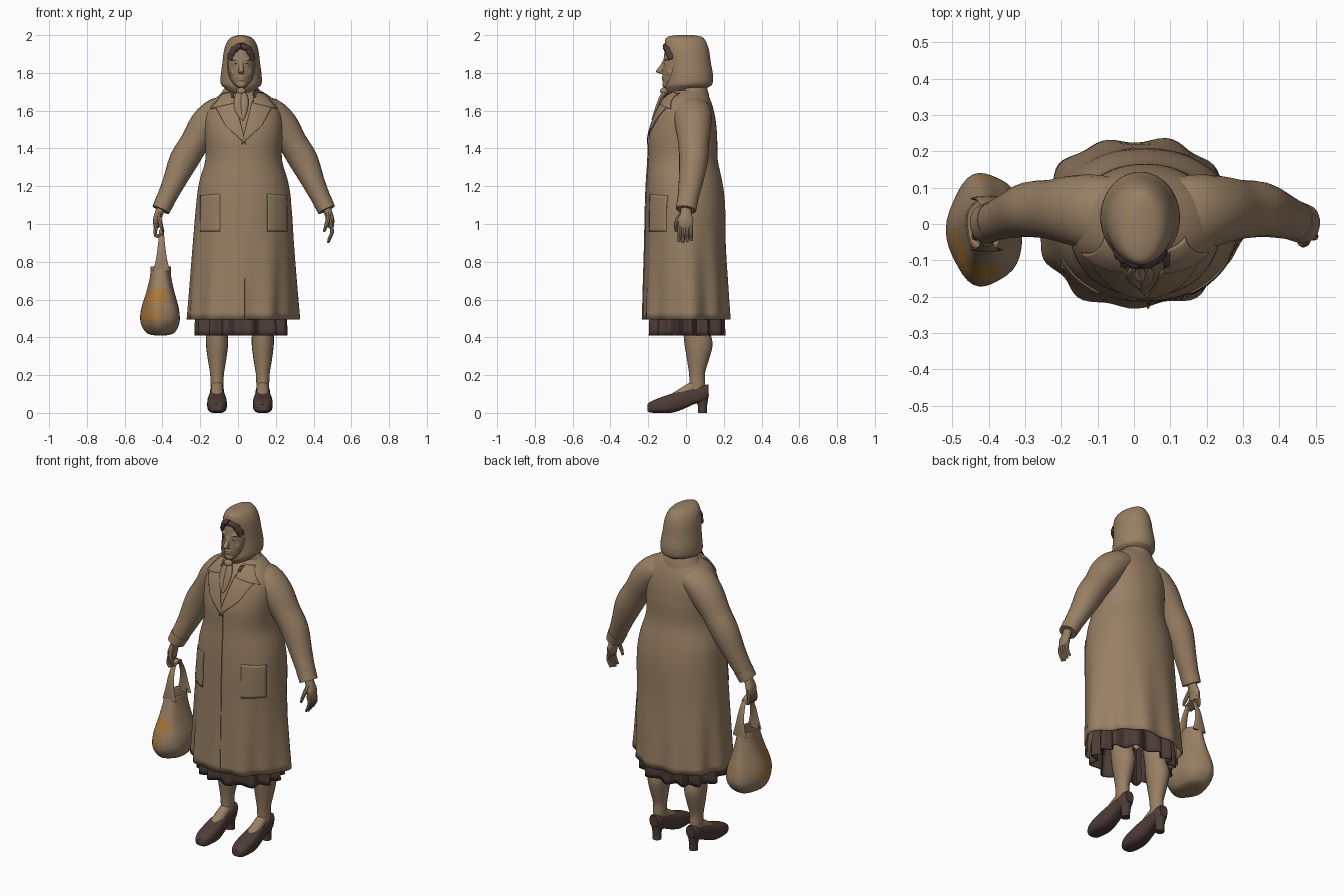
import bpy, bmesh, math
from mathutils import Vector
from mathutils.bvhtree import BVHTree

X, Y, Z = Vector((1, 0, 0)), Vector((0, 1, 0)), Vector((0, 0, 1))
MID, HEAD = 0.03, 0.017

if "Cube" in bpy.data.objects:
    bpy.data.objects.remove(bpy.data.objects["Cube"], do_unlink=True)


def material(name, rgb):
    m = bpy.data.materials.new(name)
    m.use_nodes = True
    m.diffuse_color = (*rgb, 1)
    m.node_tree.nodes["Principled BSDF"].inputs["Base Color"].default_value = (*rgb, 1)
    return m


TAN = material("tan", (0.315, 0.213, 0.128))
BROWN = material("dark brown", (0.076, 0.046, 0.039))
ORANGE = material("orange", (0.40, 0.19, 0.04))
OCHRE = material("faded ochre", (0.34, 0.185, 0.07))


def finish(name, bm, mat, angle=40, thick=0):
    bmesh.ops.recalc_face_normals(bm, faces=bm.faces)
    me = bpy.data.meshes.new(name)
    bm.to_mesh(me)
    bm.free()
    me.materials.append(mat)
    me.shade_smooth()
    me.set_sharp_from_angle(angle=math.radians(angle))
    ob = bpy.data.objects.new(name, me)
    bpy.context.collection.objects.link(ob)
    if thick:
        mod = ob.modifiers.new("thickness", 'SOLIDIFY')
        mod.thickness, mod.offset = thick, -1
    return ob


def smooth(rows, k):
    out = []
    for i in range(len(rows) - 1):
        p = [rows[max(i - 1, 0)], rows[i], rows[i + 1], rows[min(i + 2, len(rows) - 1)]]
        for t in (s / k for s in range(k)):
            out.append([b + 0.5 * ((c - a) * t + (2*a - 5*b + 4*c - d) * t**2
                        + (3*b - a - 3*c + d) * t**3) for a, b, c, d in zip(*p)])
    return out + [list(rows[-1])]


def loft(name, rows, mat, ref=Y, axis=None, n=16, k=3, power=2.0, fold=None, caps=True, thick=0):
    """Skin rings (x, y, z, width radius, depth radius) along a smooth path."""
    rows = smooth(rows, k)
    bm = bmesh.new()
    rings = []
    for i, (x, y, z, a, b) in enumerate(rows):
        lo, hi = rows[max(i - 1, 0)], rows[min(i + 1, len(rows) - 1)]
        t = axis or (Vector(hi[:3]) - Vector(lo[:3])).normalized()
        u = ref.cross(t).normalized()
        v = t.cross(u)
        ring = []
        for j in range(n):
            w = math.tau * j / n
            c, s = (math.copysign(abs(q) ** (2 / power), q) for q in (math.cos(w), math.sin(w)))
            g = 1 + (fold(w, z) if fold else 0)
            ring.append(bm.verts.new(Vector((x, y, z)) + (u * a * c + v * b * s) * g))
        rings.append(ring)
    for r, q in zip(rings, rings[1:]):
        for j in range(n):
            bm.faces.new((r[j], r[j - 1], q[j - 1], q[j]))
    if caps:
        bm.faces.new(rings[0])
        bm.faces.new(rings[-1])
    return finish(name, bm, mat, thick=thick)


def ball(name, at, size, mat):
    bm = bmesh.new()
    bmesh.ops.create_uvsphere(bm, u_segments=20, v_segments=12, radius=1)
    for v in bm.verts:
        v.co = Vector(at) + Vector(c * s for c, s in zip(v.co, size))
    return finish(name, bm, mat)


# Coat: flared body with folds that deepen toward the hem (z, centre, half width, front, back)
body = [(0.495, .008, .272, -.23, .235), (0.7, .015, .266, -.223, .224), (0.9, .022, .26, -.217, .212),
        (1.1, MID, .252, -.213, .207), (1.22, MID, .236, -.208, .193), (1.34, MID, .203, -.2, .168),
        (1.46, MID, .206, -.197, .165), (1.55, MID, .208, -.172, .157), (1.62, MID, .19, -.142, .142),
        (1.675, MID, .14, -.108, .122), (1.71, MID, .08, -.06, .105)]


def coat_fold(w, z):
    d = max(0, (1.1 - z) / 0.6)
    ripple = 0.05 * d ** 1.5 * (0.6 * math.sin(11 * w) + 0.4 * math.sin(6 * w + 1))
    return ripple + 0.15 * d * math.exp(-22 * (1 - math.cos(w)))


coat = loft("coat", [(x, (f + b) / 2, z, r, (b - f) / 2) for z, x, r, f, b in body], TAN,
            axis=Z, n=96, k=4, power=2.15, fold=coat_fold, caps=False, thick=0.008)
tree = BVHTree.FromPolygons([v.co for v in coat.data.vertices],
                            [p.vertices[:] for p in coat.data.polygons])


def patch(name, corners, mat, lift=0.006, n=14):
    """Four-cornered cloth piece (x, z) laid over the front of the coat."""
    a, b, c, d = (Vector(p) for p in corners)
    bm = bmesh.new()
    grid = []
    for i in range(n + 1):
        for j in range(n + 1):
            p = a.lerp(b, i / n).lerp(d.lerp(c, i / n), j / n)
            hit = tree.ray_cast(Vector((p.x, -1, p.y)), Y)
            if hit[0] is None:
                hit = tree.find_nearest(Vector((p.x, -.1, p.y)))
            grid.append(bm.verts.new(hit[0] - Y * lift))
    for i in range(n):
        for j in range(n):
            q = i * (n + 1) + j
            bm.faces.new((grid[q], grid[q + 1], grid[q + n + 2], grid[q + n + 1]))
    ob = finish(name, bm, mat)
    ob.modifiers.new("thickness", 'SOLIDIFY').thickness = 0.005
    ob.modifiers[0].offset = 0
    return ob


patch("coat_edge", [(.036, 1.43), (.042, 1.43), (.042, .5), (.036, .5)], TAN, .003, n=40)
for s, side in ((-1, "right"), (1, "left")):
    def rel(*pts):
        return [(MID + s * x, z) for x, z in pts]
    patch(side + "_lapel", rel((.045, 1.65), (.15, 1.62), (.095, 1.52), (-.012, 1.42)), TAN, .006)
    patch(side + "_collar_point", rel((.055, 1.70), (.11, 1.69), (.175, 1.61), (.05, 1.64)), TAN, .008)
    patch(side + "_neck_print", rel((.05, 1.695), (.07, 1.695), (.066, 1.67), (.052, 1.67)), BROWN, .014)
    patch(side + "_pocket", rel((.125, 1.16), (.228, 1.15), (.23, .96), (.125, .96)), TAN, .002)

# Collar standing round the back of the neck
loft("collar", [(MID - .01, .02, 1.66, .135, .105), (MID - .01, .025, 1.69, .112, .095),
                (HEAD, .03, 1.725, .085, .08)], TAN, axis=Z, n=40, caps=False, thick=0.008)

# Sleeves, hands and fingers
for s, side in ((-1, "right"), (1, "left")):
    def arm(part, rows, **kw):
        return loft(side + "_" + part, [(MID + s * r[0], *r[1:]) for r in rows], TAN, **kw)
    arm("sleeve", [(.05, .02, 1.61, .06, .095), (.13, .03, 1.59, .083, .105),
                   (.198, .038, 1.522, .09, .096), (.26, .04, 1.43, .077, .082),
                   (.318, .04, 1.335, .077, .076), (.37, .025, 1.22, .06, .064),
                   (.415, .008, 1.125, .05, .054), (.437, 0, 1.08, .046, .052)], n=24)
    arm("cuff", [(.415, .008, 1.125, .052, .056), (.439, 0, 1.075, .048, .054)], n=24)
    arm("hand", [(.43, 0, 1.11, .024, .03), (.447, 0, 1.06, .022, .03),
                 (.46, -.002, 1.02, .02, .042), (.462, -.004, .98, .014, .038)], n=14)
    for i, name in enumerate(("index", "middle", "ring", "little")):
        y = -.034 + .02 * i
        # the right hand curls round the bag handle, the left hangs open
        tip = (.425, y, .953, .008, .009) if s < 0 else (
            .447, y * 1.1, .9 + .006 * abs(i - 1), .006, .007)
        arm(name + "_finger", [(.46, y, 1.0, .011, .011), (.468, y, .96, .01, .011),
                               (.46, y, .935, .009, .01), tip], n=8)
    arm("thumb", [(.45, -.02, 1.055, .012, .014), (.445, -.046, 1.02, .012, .012),
                  (.435, -.055, .985, .01, .01), (.425, -.05, .96, .006, .007)], n=8)

# Ruffled skirt hem below the coat
loft("skirt", [(.015, .005, z, .226 - d, .186 - d) for z, d in ((.41, 0), (.52, .005), (.62, .03))],
     BROWN, axis=Z, n=180, caps=False, thick=0.006, power=2.2,
     fold=lambda w, z: .1 * math.sin(13 * w + 1.2 * math.sin(3 * w)))

# Legs, feet and heeled shoes
shoe_rows = [(-.205, .01, .045, .022), (-.19, .002, .058, .038), (-.15, 0, .076, .05),
             (-.08, 0, .1, .052), (-.02, .018, .12, .044), (.04, .045, .13, .038),
             (.09, .06, .146, .038), (.12, .085, .15, .026)]
for s, side in ((-1, "right"), (1, "left")):
    x = .01 + s * .121
    loft(side + "_leg", [(x, .055, .08, .03, .036), (x, .06, .15, .034, .042),
                         (x, .058, .21, .037, .042), (x, .064, .29, .05, .06),
                         (x, .066, .37, .059, .075), (x, .05, .47, .058, .068),
                         (x * .95, .03, .7, .075, .08)], TAN, axis=Z, n=20)
    loft(side + "_instep", [(x, .06, .15, .03, .03), (x, 0, .115, .033, .03),
                            (x, -.07, .075, .036, .026)], TAN, ref=Z, n=14)
    loft(side + "_shoe", [(x, y, (b + t) / 2, w, (t - b) / 2) for y, b, t, w in shoe_rows],
         BROWN, ref=Z, axis=Y, n=24, power=3)
    loft(side + "_heel", [(x, .087, 0, .024, .024), (x, .087, .04, .025, .025),
                          (x, .08, .1, .036, .042)], BROWN, axis=Z, n=16)

# Neck, and a face fused from simple volumes
loft("neck", [(HEAD, .0, 1.6, .07, .065), (HEAD, 0, 1.8, .055, .06)], TAN, n=20)
parts = [loft("face", [(HEAD, -.06, 1.72, .012, .03), (HEAD, -.06, 1.728, .03, .055),
                       (HEAD, -.045, 1.76, .055, .078), (HEAD, -.03, 1.82, .07, .092),
                       (HEAD, -.025, 1.88, .072, .093), (HEAD, -.015, 1.94, .06, .09),
                       (HEAD, -.01, 1.97, .03, .05)], TAN, axis=Z, n=32),
         loft("nose", [(HEAD, -.11, 1.87, .008, .01), (HEAD, -.127, 1.835, .011, .014),
                       (HEAD, -.14, 1.808, .016, .021), (HEAD, -.122, 1.795, .012, .013)],
              TAN, axis=Z, n=12),
         ball("chin", (HEAD, -.108, 1.738), (.026, .018, .018), TAN),
         ball("upper_lip", (HEAD, -.119, 1.778), (.022, .01, .006), TAN),
         ball("lower_lip", (HEAD, -.118, 1.764), (.019, .011, .007), TAN)]
for s, side in ((-1, "right"), (1, "left")):
    parts.append(ball("cheek", (HEAD + s * .032, -.088, 1.805), (.026, .018, .03), TAN))
    parts.append(ball("eyelid", (HEAD + s * .028, -.107, 1.849), (.014, .009, .008), TAN))
    parts.append(ball("brow_ridge", (HEAD + s * .028, -.106, 1.872), (.024, .012, .007), TAN))
    ball(side + "_eye", (HEAD + s * .028, -.1135, 1.849), (.008, .004, .0025), BROWN)
    loft(side + "_hair", [(HEAD + s * .058 * math.cos(a), -.068 - .026 * math.sin(a),
                           1.85 + .09 * math.sin(a), .02, .018 + .01 * math.sin(a))
                          for a in (.25, .55, .9, 1.25, 1.57)], BROWN, n=16,
         fold=lambda w, z: .1 * math.sin(220 * z + 2 * w))
with bpy.context.temp_override(active_object=parts[0], object=parts[0],
                               selected_objects=parts, selected_editable_objects=parts):
    bpy.ops.object.join()
fuse = parts[0].modifiers.new("fuse", 'REMESH')
fuse.mode, fuse.voxel_size, fuse.use_smooth_shade = 'VOXEL', 0.004, True
parts[0].modifiers.new("soften", 'SMOOTH').iterations = 3

# Headscarf shell with an oval opening for the face (z, half width, front, back)
shell = [(1.69, .06, -.09, .07), (1.722, .09, -.11, .115), (1.742, .108, -.11, .14),
         (1.79, .108, -.105, .143), (1.85, .1, -.105, .132), (1.92, .091, -.112, .122),
         (1.965, .075, -.112, .106), (1.99, .05, -.1, .085), (2.0, .012, -.05, .04)]
scarf = loft("headscarf", [(HEAD, (f + b) / 2, z, r, (b - f) / 2) for z, r, f, b in shell],
             TAN, axis=Z, n=48)
cutter = loft("opening_cutter", [(HEAD, -.4, 1.84, .071, .118), (HEAD, -.055, 1.84, .073, .12)],
              TAN, ref=Z, axis=Y, n=48, k=1)
cut = scarf.modifiers.new("face_opening", 'BOOLEAN')
cut.operation, cut.object, cut.solver = 'DIFFERENCE', cutter, 'EXACT'
baked = bpy.data.meshes.new_from_object(scarf.evaluated_get(bpy.context.evaluated_depsgraph_get()))
scarf.modifiers.clear()
scarf.data = baked
bpy.data.objects.remove(cutter, do_unlink=True)
baked.set_sharp_from_angle(angle=math.radians(40))

# Scarf knot and hanging tails
ball("scarf_knot", (HEAD, -.115, 1.703), (.026, .022, .02), TAN)
for s in (-1, 1):
    loft("scarf_tail", [(HEAD + s * .004, -.112, 1.70, .016, .014), (HEAD + s * .014, -.134, 1.66, .024, .012),
                        (HEAD + s * .013, -.158, 1.6, .02, .01), (HEAD + .008, -.178, 1.55, .004, .005)], TAN, n=12)

# Shopping bag with printed patches and one broad looped handle
BX = -.41
bag = loft("bag", [(BX, -.015, .41, .03, .05), (BX, -.015, .425, .075, .11), (BX, -.015, .48, .103, .152),
                   (BX, -.015, .55, .1, .148), (BX, -.01, .64, .074, .115), (BX, -.005, .72, .056, .088),
                   (BX, 0, .775, .053, .074)], TAN, axis=Z, n=40, k=5, caps=False, thick=0.004,
           fold=lambda w, z: .03 * math.sin(5 * w + 9 * z))
base = bmesh.new()
bmesh.ops.create_circle(base, cap_ends=True, segments=24, radius=1)
for v in base.verts:
    v.co = Vector((BX + .03 * v.co.x, -.015 + .05 * v.co.y, .411))
finish("bag_base", base, TAN)
bag.data.materials.append(ORANGE)
bag.data.materials.append(OCHRE)
for p in bag.data.polygons:
    dx, y, z = p.center.x - BX, p.center.y, p.center.z
    print_top = y < -.03 and -.075 < dx < .035 and .585 < z < .655
    print_low = y < -.03 and -.1 < dx < -.02 and .49 < z < .53
    back_dot = y > .05 and -.025 < dx < .025 and .565 < z < .59
    side_dot = dx < -.08 and -.04 < y < .04 and .5 < z < .54
    faded = y < -.01 and dx < .02 and .48 < z < .66
    p.material_index = 1 if print_top or print_low or back_dot or side_dot else 2 if faded else 0
loop = [(-.07, .75, .046), (-.068, .81, .03), (-.056, .88, .02), (-.03, .94, .014)]
loft("bag_handle", [(BX + .005, y, z, .007, w) for y, z, w in
                    loop + [(0, .966, .013)] + [(-y, z, w) for y, z, w in reversed(loop)]],
     TAN, ref=X, n=12)
